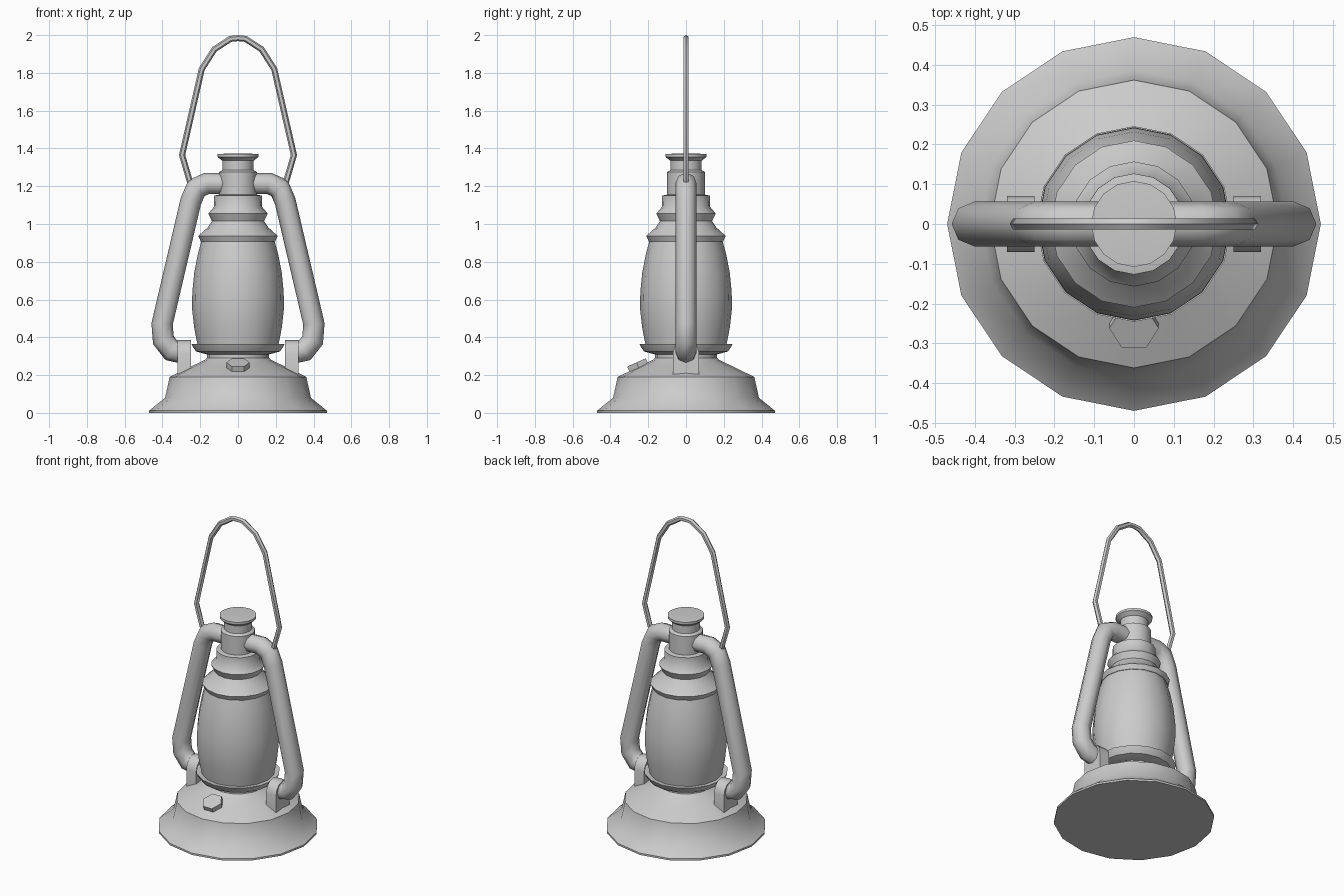
import bpy, bmesh, math
from mathutils import Vector, Matrix

if "Cube" in bpy.data.objects:
    bpy.data.objects.remove(bpy.data.objects["Cube"])


def finish(bm, name, angle=35):
    bmesh.ops.recalc_face_normals(bm, faces=bm.faces[:])
    mesh = bpy.data.meshes.new(name)
    bm.to_mesh(mesh)
    bm.free()
    ob = bpy.data.objects.new(name, mesh)
    bpy.context.collection.objects.link(ob)
    bpy.ops.object.select_all(action='DESELECT')
    ob.select_set(True)
    bpy.context.view_layer.objects.active = ob
    bpy.ops.object.shade_smooth_by_angle(angle=math.radians(angle))
    return ob


def skin(bm, rings):
    # bridge consecutive rings of points and close both ends
    rings = [[bm.verts.new(p) for p in ring] for ring in rings]
    n = len(rings[0])
    for a, b in zip(rings, rings[1:]):
        for i in range(n):
            j = (i + 1) % n
            bm.faces.new((a[i], a[j], b[j], b[i]))
    bm.faces.new(rings[0])
    bm.faces.new(rings[-1])


def lathe(name, profile, n=16, angle=35):
    bm = bmesh.new()
    turn = [math.tau * i / n for i in range(n)]
    skin(bm, [[(r * math.cos(t), r * math.sin(t), z) for t in turn] for r, z in profile])
    return finish(bm, name, angle)


def tube(name, path, radius, n=8):
    # sweep a ring along a path in the xz plane, mitred at each bend
    pts = [Vector((x, 0, z)) for x, z in path]
    bm, rings = bmesh.new(), []
    for i, p in enumerate(pts):
        d0 = (p - pts[max(i - 1, 0)]).normalized()
        d1 = (pts[min(i + 1, len(pts) - 1)] - p).normalized()
        d = (d0 + d1).normalized()
        side = Vector((d.z, 0, -d.x))
        miter = radius / max(d.dot(d1 if d1.length else d0), 0.6)
        rings.append([p + side * miter * math.cos(math.tau * k / n)
                      + Vector((0, radius * math.sin(math.tau * k / n), 0)) for k in range(n)])
    skin(bm, rings)
    return finish(bm, name, 50)


# flared fuel tank
lathe("fuel_tank", [(0.47, 0), (0.47, 0.012), (0.386, 0.08), (0.362, 0.19),
                    (0.24, 0.25), (0.18, 0.278), (0.165, 0.29), (0.165, 0.325)], angle=40)

# dish holding the glass
lathe("globe_dish", [(0.165, 0.31), (0.222, 0.325), (0.236, 0.345), (0.246, 0.365), (0.205, 0.36)])

# glass globe
lathe("glass_globe", [(0.213, 0.355), (0.232, 0.45), (0.243, 0.55), (0.242, 0.64),
                      (0.232, 0.74), (0.213, 0.84), (0.192, 0.915)], angle=45)

# stepped hood and chimney
lathe("hood", [(0.185, 0.905), (0.197, 0.908), (0.21, 0.937), (0.16, 0.982), (0.138, 1.015),
               (0.157, 1.055), (0.128, 1.09), (0.127, 1.15), (0.102, 1.155)], angle=40)
lathe("chimney", [(0.1, 1.14), (0.1, 1.275), (0.083, 1.285), (0.083, 1.34)])
lathe("chimney_cap", [(0.083, 1.335), (0.108, 1.355), (0.108, 1.37), (0.06, 1.373)])

# side tubes and their arched brackets
tube_path = [(0.06, 1.213), (0.165, 1.215), (0.22, 1.19), (0.25, 1.12), (0.402, 0.47),
             (0.395, 0.385), (0.352, 0.33), (0.27, 0.312)]
arch = [(-0.07, 0.2), (0.07, 0.2)] + [
    (0.07 * math.cos(a), 0.315 + 0.07 * math.sin(a))
    for a in (math.pi * k / 6 for k in range(7))]
for s, label in ((1, "right"), (-1, "left")):
    tube(label + "_side_tube", [(s * x, z) for x, z in tube_path], 0.056)
    bm = bmesh.new()
    skin(bm, [[(s * x, y, z) for y, z in arch] for x in (0.25, 0.32)])
    finish(bm, label + "_bracket")

# wire carrying handle
half = [(0.255, 1.225), (0.296, 1.365), (0.192, 1.82), (0.125, 1.925), (0.04, 1.98)]
tube("carry_handle", half + [(0, 1.984)] + [(-x, z) for x, z in reversed(half)], 0.016, 6)

# hexagonal filler cap set into the sloping tank
bm = bmesh.new()
bmesh.ops.create_cone(bm, cap_ends=True, segments=6, radius1=0.062, radius2=0.062, depth=0.07,
                      matrix=Matrix.Translation((0, -0.248, 0.235))
                      @ Matrix.Rotation(math.radians(24), 4, 'X')
                      @ Matrix.Rotation(math.radians(0), 4, 'Z'))
cap = finish(bm, "filler_cap")
# put hexagon corners on the left and right
if max(v.co.x for v in cap.data.vertices) < 0.06:
    m = Matrix.Translation((0, -0.248, 0.235)) @ Matrix.Rotation(math.radians(24), 4, 'X')
    cap.data.transform(m @ Matrix.Rotation(math.radians(30), 4, 'Z') @ m.inverted())
